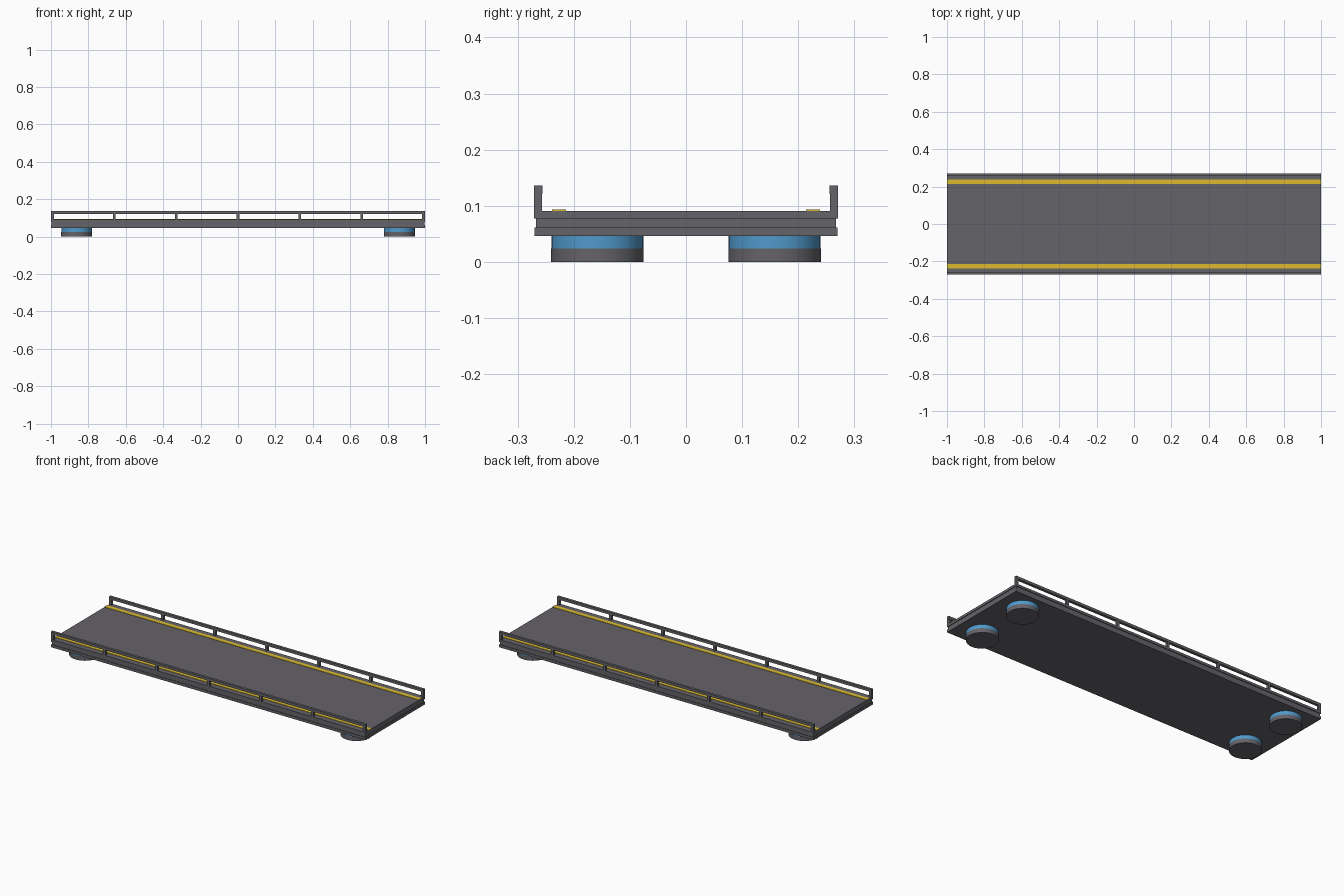
import bpy

if "Cube" in bpy.data.objects:
    bpy.data.objects.remove(bpy.data.objects["Cube"])


def material(name, color):
    m = bpy.data.materials.new(name)
    m.diffuse_color = color
    m.use_nodes = True
    m.node_tree.nodes["Principled BSDF"].inputs["Base Color"].default_value = m.diffuse_color
    return m


YELLOW = material("yellow_paint", (0.72, 0.5, 0.03, 1))
BLUE = material("blue_glow", (0.08, 0.32, 0.6, 1))
DARK = material("dark_metal", (0.13, 0.125, 0.14, 1))


def box(name, x, y, z, mat=DARK):
    """Box from (min, max) ranges on each axis."""
    r = (x, y, z)
    bpy.ops.mesh.primitive_cube_add(size=1, location=[(a + b) / 2 for a, b in r])
    o = bpy.context.object
    o.name = name
    o.scale = [b - a for a, b in r]
    bpy.ops.object.transform_apply(location=False, rotation=False, scale=True)
    o.data.materials.append(mat)
    return o


def disc(name, x, y, radius, z0, z1, mat):
    bpy.ops.mesh.primitive_cylinder_add(vertices=32, radius=radius, depth=z1 - z0,
                                        location=(x, y, (z0 + z1) / 2))
    o = bpy.context.object
    o.name = name
    o.data.materials.append(mat)
    bpy.ops.object.shade_smooth_by_angle()


# Layered deck with a slightly recessed core
box("bottom_plate", (-1, 1), (-0.27, 0.27), (0.046, 0.061))
box("deck_core", (-0.996, 0.996), (-0.267, 0.267), (0.061, 0.077))
box("deck_top", (-1, 1), (-0.271, 0.271), (0.077, 0.091))

for s, side in ((-1, "front"), (1, "back")):
    def span(a, b):
        return tuple(sorted((s * a, s * b)))

    # Painted edge stripe
    box(side + "_stripe", (-1, 1), span(0.214, 0.239), (0.0905, 0.093), YELLOW)

    # Guard rail and its seven posts
    box(side + "_rail", (-1, 1), span(0.256, 0.271), (0.121, 0.136))
    for i in range(7):
        x = -0.992 + i * 0.992 / 3
        box(f"{side}_post_{i + 1}", (x - 0.0075, x + 0.0075),
            span(0.2565, 0.2705), (0.091, 0.121))

    # Hover pads under the corners
    for t, end in ((-1, "left"), (1, "right")):
        disc(f"{side}_{end}_pad", t * 0.863, s * 0.158, 0.0825, 0, 0.024, DARK)
        disc(f"{side}_{end}_pad_ring", t * 0.863, s * 0.158, 0.082, 0.024, 0.046, BLUE)
